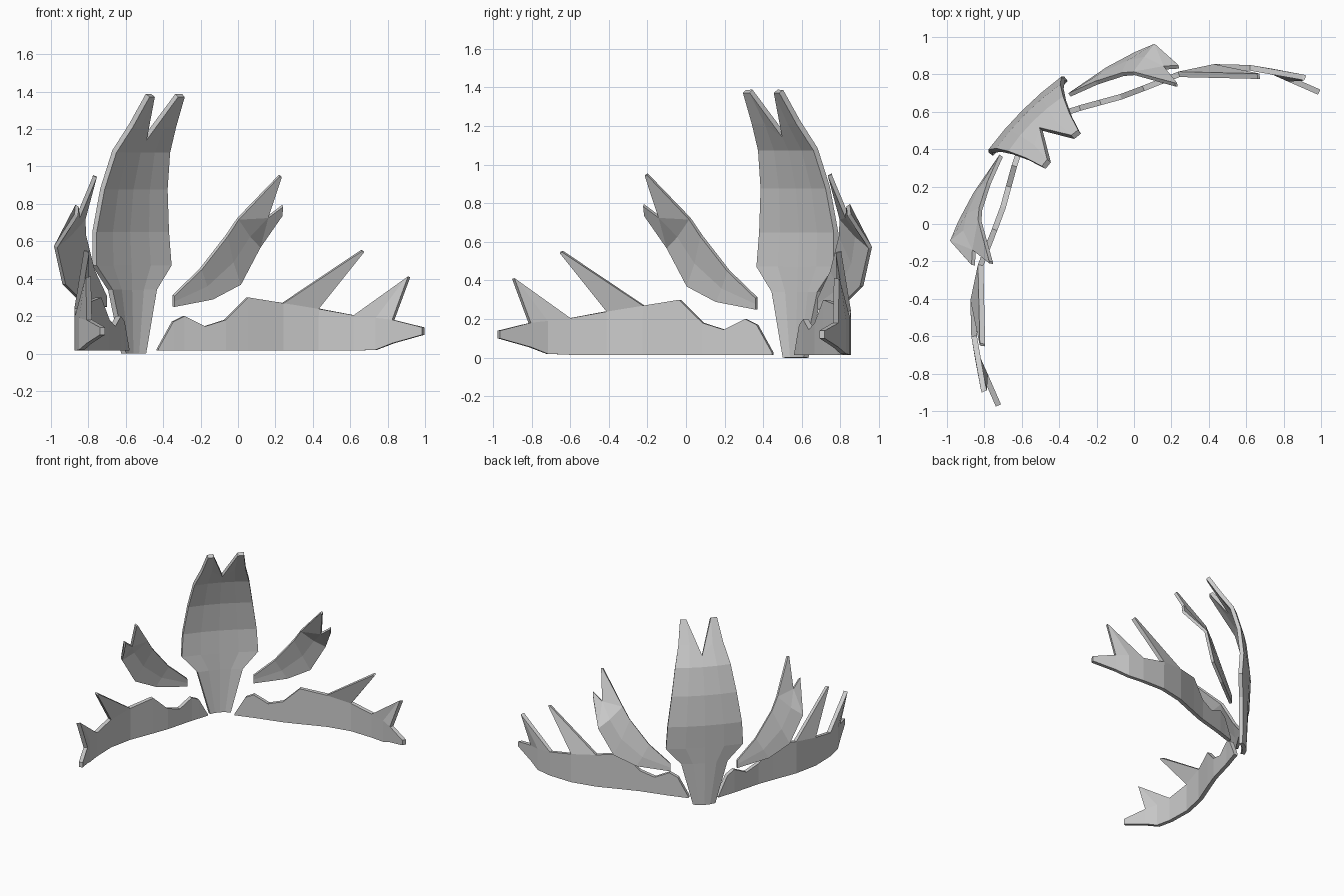
import bpy, bmesh, math
from mathutils import Vector

if "Cube" in bpy.data.objects:
    bpy.data.objects.remove(bpy.data.objects["Cube"])


def sheet(name, verts, faces, thickness):
    """Faceted sheet thickened about its middle surface."""
    bm = bmesh.new()
    vs = [bm.verts.new(v) for v in verts]
    for f in faces:
        bm.faces.new([vs[i] for i in f])
    bmesh.ops.remove_doubles(bm, verts=bm.verts, dist=0.0005)
    bmesh.ops.recalc_face_normals(bm, faces=bm.faces)
    me = bpy.data.meshes.new(name)
    bm.to_mesh(me)
    bm.free()
    ob = bpy.data.objects.new(name, me)
    bpy.context.collection.objects.link(ob)
    mod = ob.modifiers.new("thickness", 'SOLIDIFY')
    mod.thickness = thickness
    mod.offset = 0
    return ob


def mirrored(verts):
    """Reflect across the diagonal to make the part on the other side."""
    return [(-y - 0.02, -x + 0.02, z) for x, y, z in verts]


# Low spiked bands: columns of x, y, bottom z, top z
cols = [(-.43, .575, .015, .025), (-.35, .60, .015, .17), (-.29, .62, .015, .20),
        (-.18, .65, .015, .145), (-.07, .68, .015, .18), (.05, .725, .015, .30),
        (.24, .80, .015, .27), (.43, .84, .015, .24), (.62, .835, .015, .205),
        (.74, .815, .02, .19), (.83, .775, .055, .18), (.99, .705, .10, .14)]
n = len(cols)
verts = [(x, y, b) for x, y, b, t in cols] + [(x, y, t) for x, y, b, t in cols]
faces = [(i, i + 1, n + i + 1, n + i) for i in range(n - 1)]
# Spikes, each with a narrow blunt tip
verts += [(.66, .79, .55), (.672, .79, .545), (.90, .785, .40), (.915, .78, .41)]
k = 2 * n
faces += [(n + 6, n + 7, k + 1, k), (n + 8, n + 9, k + 2),
          (n + 9, n + 10, k + 3, k + 2)]
sheet("right_band", verts, faces, 0.03)
sheet("left_band", mirrored(verts), faces, 0.03)

# Forked side leaves: upper edge, middle line, lower edge, two tips
verts = [(-.345, .69, .31), (-.20, .755, .45), (-.06, .80, .63), (.0, .805, .72),
         (-.345, .69, .28), (-.17, .80, .36), (-.03, .865, .49), (.06, .885, .63),
         (-.345, .69, .25), (-.14, .83, .29), (.01, .91, .37), (.115, .955, .57),
         (.22, .745, .95), (.232, .745, .945), (.16, .835, .73),
         (.24, .84, .79), (.235, .845, .74)]
faces = [(i, i + 1, i + 5, i + 4) for i in (0, 1, 2, 4, 5, 6)]
faces += [(3, 7, 14), (3, 14, 13, 12), (7, 11, 14), (11, 16, 15, 14)]
sheet("right_leaf", verts, faces, 0.022)
sheet("left_leaf", mirrored(verts), faces, 0.022)

# Tall forked centre plate on the diagonal: rows of half width, outward distance, z
rows = [(.08, .80, 0), (.17, .81, .34), (.285, .815, .47), (.275, .825, .65),
        (.24, .80, .88), (.205, .745, 1.08)]
half = []
for w, r, z in rows:
    half += [(0, r + .012, z), (w * .5, r + .007, z), (w, r - .008, z)]
half += [(0, .71, 1.15), (.085, .665, 1.22), (.165, .65, 1.22),
         (.09, .56, 1.38), (.135, .555, 1.38)]
hf = [(3 * i + j, 3 * i + j + 1, 3 * i + j + 4, 3 * i + j + 3)
      for i in range(6) for j in range(2)]
hf += [(18, 19, 21), (19, 20, 22, 21)]


def plate_point(u, r, z):
    return ((u - r) / math.sqrt(2) + .005, (u + r) / math.sqrt(2) + .005, z)


verts = [plate_point(u, r, z) for u, r, z in half] + \
        [plate_point(-u, r, z) for u, r, z in half]
m = len(half)
faces = hf + [tuple(i + m for i in reversed(f)) for f in hf]
sheet("centre_plate", verts, faces, 0.03)
